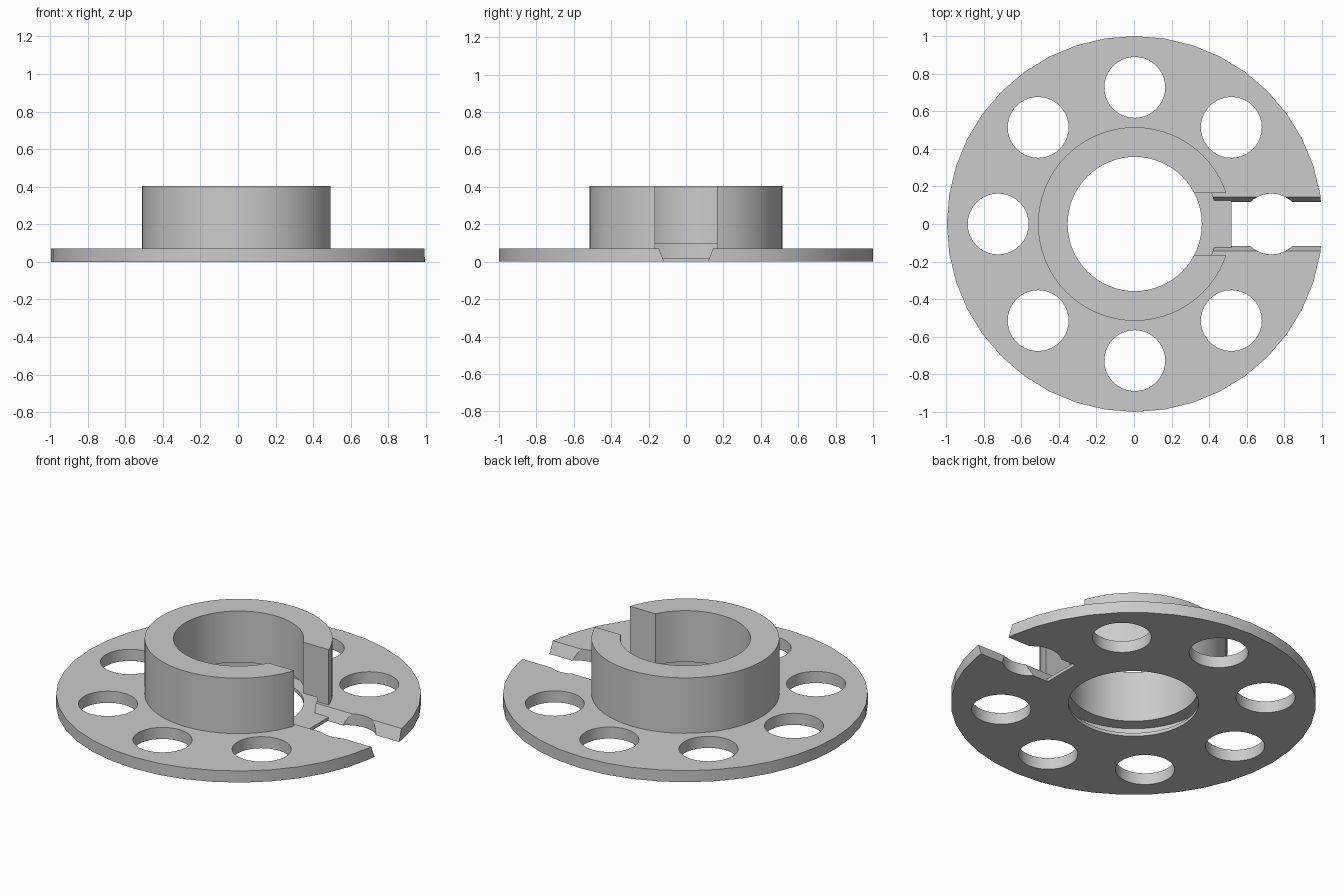
import bpy, bmesh, math

cube = bpy.data.objects.get("Cube")
if cube:
    bpy.data.objects.remove(cube, do_unlink=True)

CX = 0.004                       # keeps the notched disc centred on its bounds
FLANGE_TOP, HUB_TOP = 0.07, 0.405
HUB_R, BORE_R, GROOVE_R = 0.515, 0.357, 0.44
HOLE_R, HOLE_RING = 0.162, 0.727

grey = bpy.data.materials.new("light grey metal")
grey.use_nodes = True
colour = (0.6, 0.6, 0.6, 1)
grey.diffuse_color = colour
grey.node_tree.nodes["Principled BSDF"].inputs["Base Color"].default_value = colour


def new_object(name, bm):
    bmesh.ops.recalc_face_normals(bm, faces=bm.faces)
    mesh = bpy.data.meshes.new(name)
    bm.to_mesh(mesh)
    bm.free()
    mesh.materials.append(grey)
    obj = bpy.data.objects.new(name, mesh)
    bpy.context.collection.objects.link(obj)
    return obj


def cylinder(name, r, z0, z1, sides, x=0.0, y=0.0):
    bm = bmesh.new()
    bmesh.ops.create_cone(bm, cap_ends=True, segments=sides, radius1=r, radius2=r, depth=z1 - z0)
    bmesh.ops.translate(bm, verts=bm.verts, vec=(CX + x, y, (z0 + z1) / 2))
    return new_object(name, bm)


def channel(name, x0, x1, z0, z1, half0, half1):
    """Prism along x whose half width goes from half0 (bottom) to half1 (top)."""
    bm = bmesh.new()
    section = [(-half0, z0), (half0, z0), (half1, z1), (-half1, z1)]
    face = bm.faces.new([bm.verts.new((CX + x0, y, z)) for y, z in section])
    ext = bmesh.ops.extrude_face_region(bm, geom=[face])
    moved = [v for v in ext["geom"] if isinstance(v, bmesh.types.BMVert)]
    bmesh.ops.translate(bm, verts=moved, vec=(x1 - x0, 0, 0))
    return new_object(name, bm)


def combine(target, tool, operation="DIFFERENCE"):
    mod = target.modifiers.new("combine", "BOOLEAN")
    mod.operation, mod.solver, mod.object = operation, "EXACT", tool
    tool.hide_render = True
    bpy.context.view_layer.objects.active = target
    bpy.ops.object.modifier_apply(modifier=mod.name)
    bpy.data.objects.remove(tool, do_unlink=True)


def slope(z):
    """Half width of the flange slot at height z."""
    return 0.117 + 0.4 * z


# Flange disc with the hub on top
body = cylinder("flanged_hub", 1.0, 0, FLANGE_TOP, 40)
combine(body, cylinder("hub", HUB_R, 0.03, HUB_TOP, 64), "UNION")

# Bore and the ring groove inside it
combine(body, cylinder("bore", BORE_R, -0.1, 0.6, 64))
combine(body, cylinder("groove", GROOVE_R, 0.02, 0.095, 64))

# Ring of eight round holes
for i in range(8):
    a = i * math.tau / 8
    combine(body, cylinder("hole", HOLE_R, -0.1, 0.2, 40,
                           HOLE_RING * math.cos(a), HOLE_RING * math.sin(a)))

# Opening in the hub wall, shallow channel below it, through slot in the flange
combine(body, channel("hub_opening", 0.2, 0.6, FLANGE_TOP, 0.6, 0.165, 0.165))
combine(body, channel("shallow_channel", 0.38, 0.6, 0.02, 0.09, slope(0.02), slope(0.09)))
combine(body, channel("flange_slot", HUB_R, 1.2, -0.02, 0.09, slope(-0.02), slope(0.09)))

# Smooth round walls, sharp edges
bpy.ops.object.select_all(action="DESELECT")
body.select_set(True)
bpy.context.view_layer.objects.active = body
bpy.ops.object.shade_smooth_by_angle(angle=math.radians(30))
